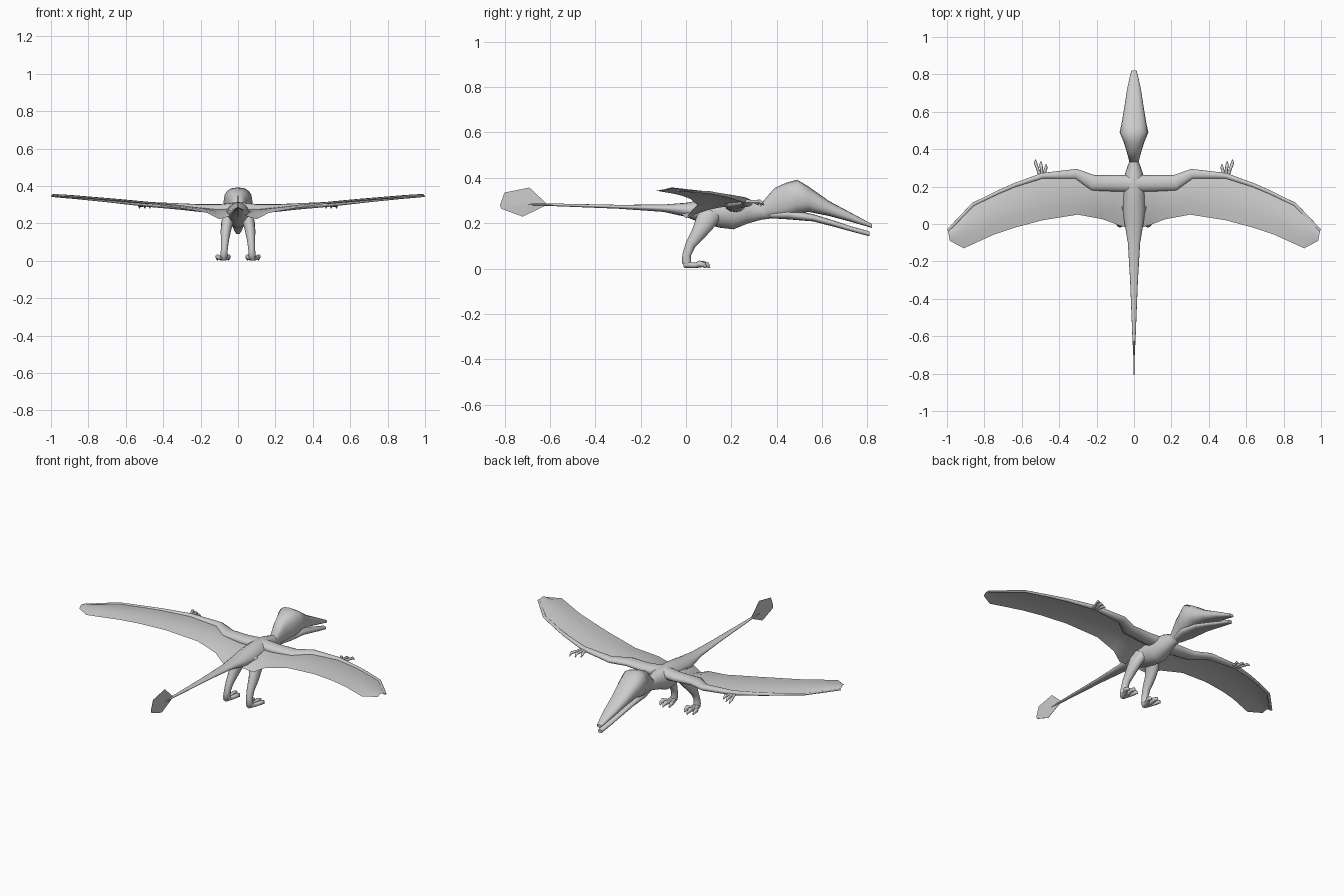
import bpy
import bmesh
from math import cos, sin, pi, copysign
from mathutils import Vector

default_cube = bpy.data.objects.get("Cube")
if default_cube:
    bpy.data.objects.remove(default_cube, do_unlink=True)

# One plain grey skin for the whole animal
skin = bpy.data.materials.new("grey_skin")
skin.use_nodes = True
skin_colour = (0.6, 0.6, 0.6, 1)
skin.diffuse_color = skin_colour
skin.node_tree.nodes["Principled BSDF"].inputs["Base Color"].default_value = skin_colour


def finish(name, bm, smooth=True, fix_normals=True):
    """Turn a bmesh into a named, shaded object."""
    if fix_normals:
        bmesh.ops.recalc_face_normals(bm, faces=bm.faces)
    for face in bm.faces:
        face.smooth = smooth
    mesh = bpy.data.meshes.new(name)
    bm.to_mesh(mesh)
    bm.free()
    mesh.materials.append(skin)
    obj = bpy.data.objects.new(name, mesh)
    bpy.context.collection.objects.link(obj)
    if smooth:
        bpy.ops.object.select_all(action="DESELECT")
        obj.select_set(True)
        bpy.context.view_layer.objects.active = obj
        bpy.ops.object.shade_smooth_by_angle(angle=pi / 3)
    return obj


def tube(name, rings, across, sides=12, square=1.0):
    """Loft ellipses along a path; each ring is x, y, z, half width, half height."""
    bm = bmesh.new()
    centres = [Vector(ring[:3]) for ring in rings]
    loops = []
    for i, ring in enumerate(rings):
        ahead = centres[min(i + 1, len(rings) - 1)]
        behind = centres[max(i - 1, 0)]
        tangent = (ahead - behind).normalized()
        side = Vector(across)
        side = (side - tangent * side.dot(tangent)).normalized()
        up = tangent.cross(side)
        loop = []
        for k in range(sides):
            c, s = cos(2 * pi * k / sides), sin(2 * pi * k / sides)
            u = copysign(abs(c) ** square, c) * ring[3]
            v = copysign(abs(s) ** square, s) * ring[4]
            loop.append(bm.verts.new(centres[i] + side * u + up * v))
        loops.append(loop)
    for first, second in zip(loops, loops[1:]):
        for k in range(sides):
            n = (k + 1) % sides
            bm.faces.new((first[k], first[n], second[n], second[k]))
    bm.faces.new(loops[0])
    bm.faces.new(loops[-1])
    return finish(name, bm)


def spine_loft(name, sections, square=1.0):
    """Loft upright sections along y; each is y, top, bottom, half width."""
    bm = bmesh.new()
    sides = 16
    loops = []
    for y, top, bottom, width in sections:
        loop = []
        for k in range(sides):
            c, s = cos(2 * pi * k / sides), sin(2 * pi * k / sides)
            x = copysign(abs(c) ** square, c) * width
            z = (top + bottom) / 2 + copysign(abs(s) ** square, s) * (top - bottom) / 2
            loop.append(bm.verts.new((x, y, z)))
        loops.append(loop)
    for first, second in zip(loops, loops[1:]):
        for k in range(sides):
            n = (k + 1) % sides
            bm.faces.new((first[k], first[n], second[n], second[k]))
    bm.faces.new(loops[0])
    bm.faces.new(loops[-1])
    return finish(name, bm)


# Tail, torso and neck in one run
spine_loft("torso_and_tail", [
    (-.7, .287, .279, .004), (-.6, .287, .276, .009), (-.3, .281, .264, .021),
    (-.1, .282, .25, .033), (0, .29, .228, .05), (.07, .302, .2, .06),
    (.15, .312, .18, .062), (.21, .315, .173, .06), (.27, .308, .198, .048),
    (.33, .288, .215, .027), (.37, .29, .22, .028)])

# Skull with upper beak, then the lower jaw, leaving the mouth slightly open
spine_loft("skull", [
    (.33, .285, .225, .024), (.39, .355, .222, .04), (.44, .378, .225, .056),
    (.49, .392, .24, .077), (.54, .362, .25, .066), (.63, .298, .232, .051),
    (.72, .25, .208, .037), (.79, .212, .188, .022), (.82, .196, .179, .014)],
    square=.8)
spine_loft("lower_jaw", [
    (.37, .25, .222, .028), (.45, .262, .217, .05), (.56, .24, .208, .046),
    (.65, .212, .185, .035), (.73, .186, .163, .025), (.81, .163, .142, .013)],
    square=.8)

# Upright tail vane: a thin flat plate
outline = [(-.82, .28), (-.8, .335), (-.69, .357), (-.61, .282), (-.72, .229), (-.815, .264)]
bm = bmesh.new()
edges = {s: [bm.verts.new((s * .001, y, z)) for y, z in outline] for s in (-1, 1)}
ribs = {s: bm.verts.new((s * .004, -.7, .283)) for s in (-1, 1)}
for i in range(len(outline)):
    n = (i + 1) % len(outline)
    for s in (-1, 1):
        bm.faces.new((edges[s][i], edges[s][n], ribs[s]))
    bm.faces.new((edges[-1][i], edges[-1][n], edges[1][n], edges[1][i]))
finish("tail_vane", bm, smooth=False)

# Wing bones: position, half depth and half thickness
arm_rings = [
    (.0, .215, .28, .045, .034), (.1, .218, .277, .044, .026),
    (.22, .22, .283, .042, .02), (.31, .268, .29, .027, .017),
    (.49, .258, .302, .015, .013), (.64, .207, .315, .011, .009),
    (.73, .168, .323, .01, .007), (.86, .105, .335, .009, .006),
    (.995, -.035, .345, .008, .004)]
# Free trailing edge of the skin, one point per bone ring
trailing = [(.04, -.02, .24), (.1, .0, .222), (.165, .025, .256), (.3, .05, .28),
            (.49, .02, .307), (.64, -.02, .322), (.745, -.055, .33),
            (.91, -.13, .343), (.985, -.09, .346)]


def mirrored(points, side):
    return [(side * p[0], *p[1:]) for p in points]


def build_membrane(label, side):
    """Stretch a thin skin with a gentle camber from bone to trailing edge."""
    bm = bmesh.new()
    steps = 4
    rows = []
    for ring, tail in zip(mirrored(arm_rings, side), mirrored(trailing, side)):
        lead, trail = Vector(ring[:3]), Vector(tail)
        row = []
        for k in range(steps + 1):
            t = k / steps
            point = lead.lerp(trail, t)
            point.z += .012 * sin(pi * t)
            row.append(bm.verts.new(point))
        rows.append(row)
    for first, second in zip(rows, rows[1:]):
        for k in range(steps):
            quad = (first[k], first[k + 1], second[k + 1], second[k])
            bm.faces.new(quad if side > 0 else quad[::-1])
    finish(label + "_wing_membrane", bm, fix_normals=False)


leg_rings = [
    (.04, .11, .245, .03, .05), (.058, .085, .205, .032, .045),
    (.066, .055, .155, .027, .033), (.07, .02, .105, .021, .023),
    (.073, .003, .06, .018, .019), (.075, .002, .03, .02, .021),
    (.077, .01, .012, .017, .015)]

for label, side in (("left", 1), ("right", -1)):
    tube(label + "_wing_arm", mirrored(arm_rings, side), (0, 1, 0))
    build_membrane(label, side)
    tube(label + "_leg", mirrored(leg_rings, side), (1, 0, 0))

    # Clawed fingers at the wing wrist
    for i, (tip, reach) in enumerate([(.47, .32), (.498, .335), (.527, .345)]):
        base = .49 + (i - 1) * .01
        finger = [(base, .255, .298, .01, .009), ((base + tip) / 2, .29, .295, .008, .007),
                  (tip, reach - .018, .296, .009, .008), (tip, reach, .28, .002, .002)]
        tube(f"{label}_finger_{i + 1}", mirrored(finger, side), (1, 0, 0), sides=8)

    # Three spread toes with raised knuckles, and claws touching the floor
    for i, (tip, reach) in enumerate([(.05, .088), (.08, .105), (.11, .09)]):
        toe = [(.076, -.005, .018, .016, .016), ((.076 + tip) / 2, .04, .014, .012, .012),
               (tip, reach - .03, .021, .012, .014), (tip, reach - .01, .016, .008, .011),
               (tip, reach, .004, .003, .003)]
        tube(f"{label}_toe_{i + 1}", mirrored(toe, side), (1, 0, 0), sides=8)
